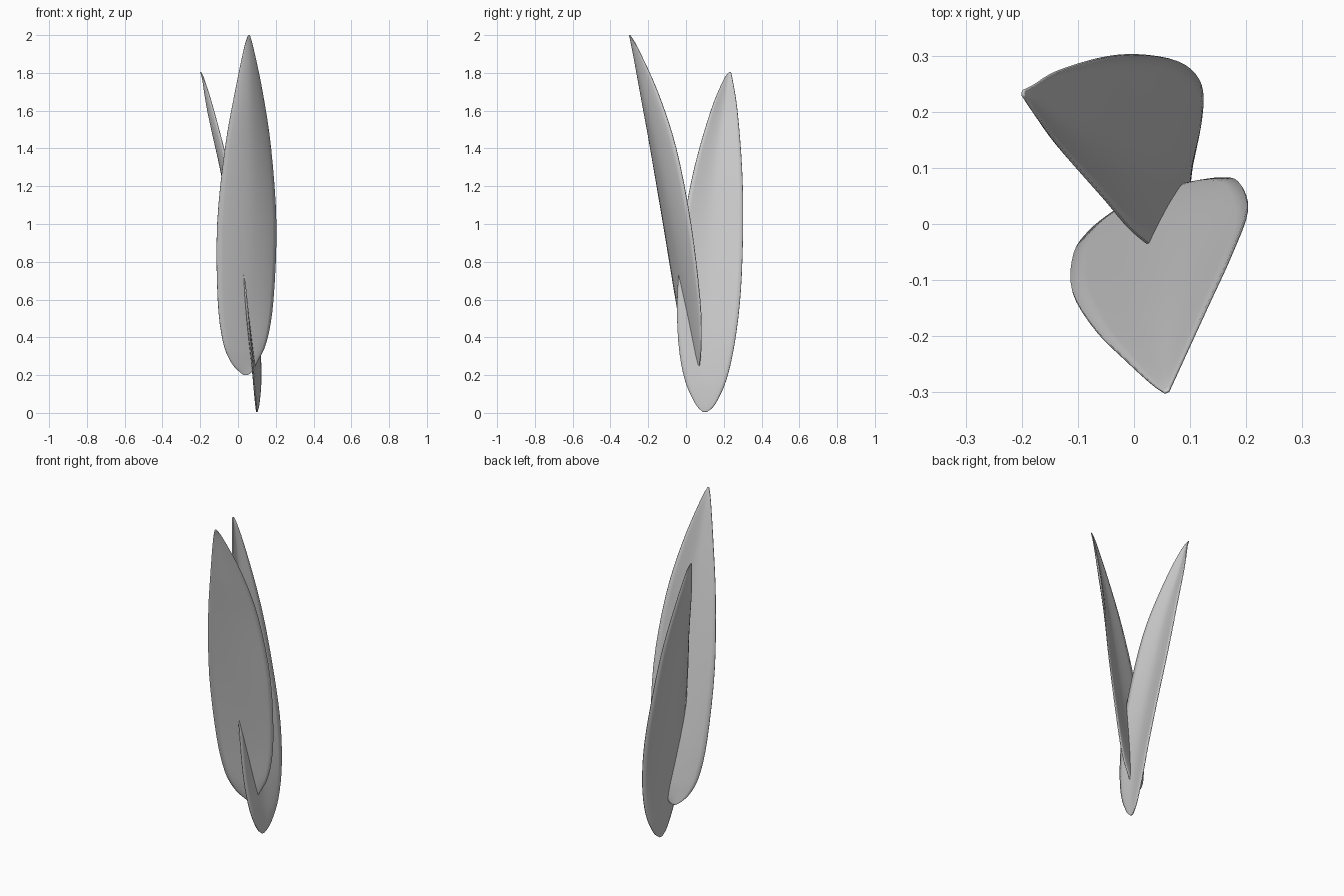
import bpy, bmesh
from mathutils import Vector

if "Cube" in bpy.data.objects:
    bpy.data.objects.remove(bpy.data.objects["Cube"])

STEPS, ACROSS = 4, 12

# Each row: z, left edge (x, y), midrib (x, y), right edge (x, y)
front_rows = [
    (2.00, .054, -.300, .058, -.299, .062, -.297),
    (1.93, .032, -.285, .058, -.275, .081, -.255),
    (1.70, -.016, -.241, .062, -.219, .129, -.150),
    (1.40, -.069, -.188, .066, -.149, .174, -.052),
    (1.00, -.110, -.120, .066, -.068, .202, .026),
    (0.60, -.107, -.054, .058, .004, .187, .074),
    (0.38, -.080, -.014, .050, .036, .152, .081),
    (0.27, -.038, .020, .046, .050, .102, .073),
    (0.215, .010, .048, .044, .056, .072, .063),
    (0.20, .036, .055, .042, .057, .048, .058),
]
rear_rows = [
    (1.805, -.198, .229, -.198, .233, -.197, .238),
    (1.76, -.177, .198, -.185, .223, -.178, .247),
    (1.60, -.128, .132, -.156, .200, -.136, .272),
    (1.30, -.052, .045, -.088, .160, -.058, .296),
    (1.00, -.004, -.011, -.032, .140, .008, .302),
    (0.65, .042, -.045, .031, .124, .078, .290),
    (0.38, .067, -.041, .071, .115, .114, .259),
    (0.18, .085, -.008, .092, .108, .122, .215),
    (0.05, .094, .048, .099, .103, .112, .157),
    (0.005, .099, .090, .100, .100, .101, .112),
]


def spline(rows):
    """Smooth the rows along the leaf with a Catmull-Rom curve."""
    out = []
    for i in range(len(rows) - 1):
        a, b, c, d = (rows[max(0, min(len(rows) - 1, i + k))] for k in (-1, 0, 1, 2))
        for s in range(STEPS):
            t = s / STEPS
            out.append([.5 * (2*q + (r-p)*t + (2*p - 5*q + 4*r - w)*t*t
                              + (3*q - p - 3*r + w)*t**3)
                        for p, q, r, w in zip(a, b, c, d)])
    return out + [list(rows[-1])]


def leaf(name, rows, thickness=.018):
    bm = bmesh.new()
    layer = bm.verts.layers.deform.verify()
    grid = []
    sections = spline(rows)
    for z, lx, ly, mx, my, rx, ry in sections:
        left, mid, right = Vector((lx, ly, z)), Vector((mx, my, z)), Vector((rx, ry, z))
        centre, half = (left + right) / 2, (right - left) / 2
        fullness = min(1, half.length / .1)
        line = []
        for k in range(ACROSS + 1):
            t = 2 * k / ACROSS - 1
            v = bm.verts.new(centre + half * t + (mid - centre) * (1 - abs(t) ** 1.6))
            v[layer][0] = .25 + .75 * fullness * (1 - t ** 4)
            line.append(v)
        grid.append(line)
    for r0, r1 in zip(grid, grid[1:]):
        for k in range(ACROSS):
            bm.faces.new((r0[k], r1[k], r1[k + 1], r0[k + 1]))
    bmesh.ops.recalc_face_normals(bm, faces=bm.faces)
    mesh = bpy.data.meshes.new(name)
    bm.to_mesh(mesh)
    bm.free()
    ob = bpy.data.objects.new(name, mesh)
    ob.vertex_groups.new(name="blade")
    bpy.context.collection.objects.link(ob)
    bpy.ops.object.select_all(action='DESELECT')
    ob.select_set(True)
    bpy.context.view_layer.objects.active = ob
    bpy.ops.object.shade_smooth()
    # blade thick at the midrib, thin at the rim
    sol = ob.modifiers.new("thickness", 'SOLIDIFY')
    sol.thickness, sol.offset, sol.vertex_group = thickness, 0, "blade"
    return ob


# Two cupped upright leaves crossing at the base
leaf("front_leaf", front_rows)
leaf("rear_leaf", rear_rows)
